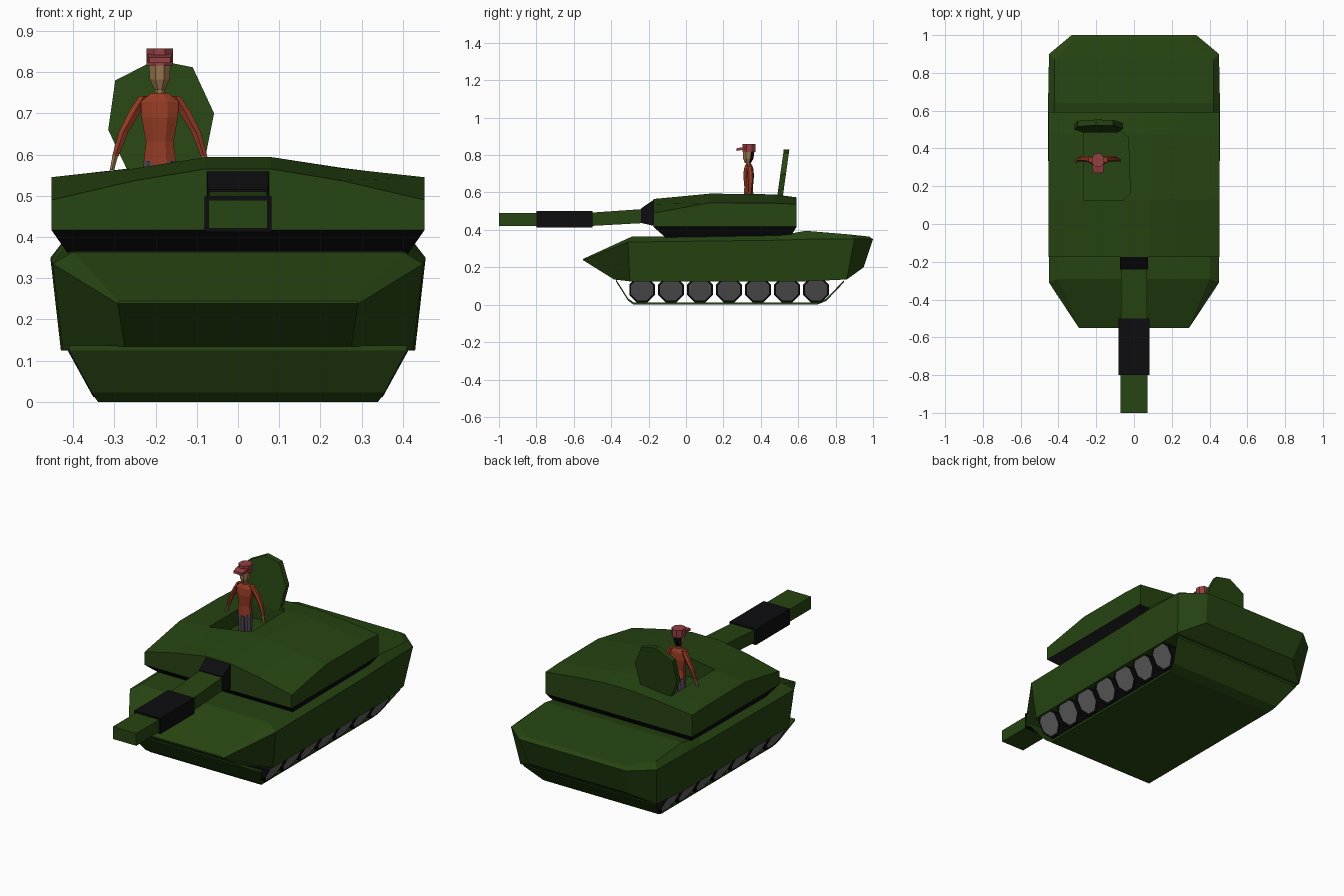
import bpy
import bmesh
from math import sin, cos, pi
from mathutils import Matrix, Vector

old = bpy.data.objects.get("Cube")
if old:
    bpy.data.objects.remove(old)


def material(name, rgb):
    m = bpy.data.materials.new(name)
    m.use_nodes = True
    m.diffuse_color = (*rgb, 1)
    m.node_tree.nodes["Principled BSDF"].inputs["Base Color"].default_value = (*rgb, 1)
    return m


green = material("army green", (0.02, 0.058, 0.006))
black = material("black", (0.004, 0.004, 0.005))
grey = material("wheel grey", (0.12, 0.12, 0.12))
skin = material("skin", (0.32, 0.18, 0.075))
shirt = material("rust shirt", (0.3, 0.045, 0.018))
red = material("cap red", (0.3, 0.05, 0.055))
trouser = material("grey trousers", (0.09, 0.07, 0.09))


def finish(name, bm, mats, rule=None):
    """Turn a bmesh into a named object, colouring faces by a rule."""
    bmesh.ops.recalc_face_normals(bm, faces=bm.faces)
    if rule:
        for f in bm.faces:
            f.material_index = rule(f)
    mesh = bpy.data.meshes.new(name)
    bm.to_mesh(mesh)
    bm.free()
    for m in mats:
        mesh.materials.append(m)
    ob = bpy.data.objects.new(name, mesh)
    bpy.context.collection.objects.link(ob)
    return ob


def mirrored_loft(name, sections, mats, rule=None):
    """Loft half sections (x, y, z from top to bottom), mirrored across x."""
    bm = bmesh.new()
    rings = []
    for half in sections:
        full = list(half) + [(-x, y, z) for x, y, z in reversed(half)]
        rings.append([bm.verts.new(p) for p in full])
    n = len(rings[0])
    for a, b in zip(rings, rings[1:]):
        for i in range(n):
            j = (i + 1) % n
            bm.faces.new((a[i], a[j], b[j], b[i]))
    for r in (rings[0], rings[-1]):
        for i in range(n // 2 - 1):
            bm.faces.new((r[i], r[i + 1], r[n - 2 - i], r[n - 1 - i]))
    return finish(name, bm, mats, rule)


def stack(name, sections, mats, sides=8, rule=None):
    """Loft level ellipses given as (x, y, z, radius x, radius y)."""
    bm = bmesh.new()
    rings = []
    for x, y, z, rx, ry in sections:
        angles = [2 * pi * (k + 0.5) / sides for k in range(sides)]
        rings.append([bm.verts.new((x + rx * cos(a), y + ry * sin(a), z)) for a in angles])
    for a, b in zip(rings, rings[1:]):
        for i in range(sides):
            j = (i + 1) % sides
            bm.faces.new((a[i], a[j], b[j], b[i]))
    bm.faces.new(rings[0])
    bm.faces.new(rings[-1])
    return finish(name, bm, mats, rule)


def prism(name, points, offset, mats):
    """Extrude a flat outline by an offset."""
    bm = bmesh.new()
    a = [bm.verts.new(p) for p in points]
    b = [bm.verts.new(Vector(p) + Vector(offset)) for p in points]
    bm.faces.new(a)
    bm.faces.new(b)
    for i in range(len(a)):
        j = (i + 1) % len(a)
        bm.faces.new((a[i], a[j], b[j], b[i]))
    return finish(name, bm, mats)


# Hull: top edge, shoulder and lower edge at each station
mirrored_loft("hull", [
    [(0.29, -0.55, 0.245), (0.292, -0.55, 0.238), (0.275, -0.385, 0.135)],
    [(0.40, -0.29, 0.364), (0.45, -0.31, 0.335), (0.425, -0.30, 0.125)],
    [(0.42, 0.50, 0.37), (0.455, 0.50, 0.345), (0.43, 0.50, 0.125)],
    [(0.42, 0.64, 0.395), (0.455, 0.64, 0.35), (0.43, 0.64, 0.125)],
    [(0.42, 0.87, 0.376), (0.45, 0.90, 0.35), (0.42, 0.86, 0.135)],
    [(0.31, 0.98, 0.364), (0.33, 1.0, 0.35), (0.30, 0.95, 0.2)],
], [green])

# Belly plate wrapping under the wheels
belt = [(0.41, -0.375, 0.125), (0.355, -0.31, 0.022), (0.34, -0.28, 0),
        (0.34, 0.70, 0), (0.355, 0.75, 0.02), (0.41, 0.845, 0.12)]
mirrored_loft("belly_plate", [[(w, y, z + 0.012), (w, y, z)] for w, y, z in belt], [green])

# Road wheels: one drum per axle, caps leaning with the hull side
for k in range(7):
    bm = bmesh.new()
    bmesh.ops.create_cone(bm, cap_ends=True, segments=8, radius1=0.074, radius2=0.074, depth=0.7,
                          matrix=Matrix.Rotation(pi / 2, 4, "Y") @ Matrix.Rotation(pi / 8, 4, "Z"))
    caps = [f for f in bm.faces if len(f.verts) == 8]
    bmesh.ops.inset_individual(bm, faces=caps, thickness=0.011)
    for v in bm.verts:
        v.co += Vector((0, -0.235 + 0.155 * k, 0.08))
        v.co.x = (1 if v.co.x > 0 else -1) * (0.345 + 0.55 * v.co.z)
    finish("wheel_axle_%d" % (k + 1), bm, [black, grey], lambda f: int(len(f.verts) == 8))

# Turret: ridge, mid roof, roof edge, lower edge and undercut
roof = [(-0.175, -0.11, 0.565, 0.537, 0.49), (0.13, 0.13, 0.594, 0.567, 0.545),
        (0.47, 0.47, 0.59, 0.568, 0.543), (0.592, 0.555, 0.574, 0.56, 0.537)]
turret = mirrored_loft("turret", [
    [(0.08, y, a), (0.25, y, b), (0.453, y, c), (0.453, y, 0.417), (0.413, u, 0.36)]
    for y, u, a, b, c in roof
], [green, black], lambda f: int(f.calc_center_median().z < 0.41))

# Hatch well cut into the roof
cutter = prism("hatch_cutter", [(-0.265, 0.125, 0.48), (-0.06, 0.125, 0.48), (-0.02, 0.165, 0.48),
                                (-0.03, 0.46, 0.48), (-0.07, 0.49, 0.48), (-0.265, 0.49, 0.48)],
               (0, 0, 0.2), [green])
cutter.hide_render = True
cut = turret.modifiers.new("hatch well", "BOOLEAN")
cut.operation = "DIFFERENCE"
cut.solver = "EXACT"
cut.object = cutter
bpy.context.view_layer.objects.active = turret
bpy.ops.object.modifier_apply(modifier=cut.name)
bpy.data.objects.remove(cutter)

# Open hatch lid, leaning back
lid = [(-0.27, 0.565), (-0.315, 0.66), (-0.298, 0.78), (-0.20, 0.83),
       (-0.11, 0.812), (-0.058, 0.70), (-0.085, 0.565)]
prism("hatch_lid", [(x, 0.485 + 0.14 * (z - 0.56), z) for x, z in lid], (0, 0.03, 0), [green])


# Gun: square sections of half width, y, bottom and top
def gun_part(name, ends, mat):
    mirrored_loft(name, [[(w, y, top), (w, y, bottom)] for w, y, bottom, top in ends], [mat])


gun_part("gun_muzzle", [(0.072, -1.0, 0.421, 0.49), (0.072, -0.79, 0.421, 0.49)], green)
gun_part("gun_sleeve", [(0.081, -0.8, 0.412, 0.5), (0.081, -0.5, 0.412, 0.5)], black)
gun_part("gun_barrel", [(0.07, -0.51, 0.421, 0.492), (0.07, -0.22, 0.437, 0.512)], green)
gun_part("gun_mantlet", [(0.073, -0.24, 0.437, 0.515), (0.075, -0.165, 0.42, 0.566)], black)

# Crew figure standing in the hatch
px, py = -0.19, 0.335
for side, label in ((-1, "right"), (1, "left")):
    stack("crew_%s_leg" % label, [(px + side * 0.02, py, 0.48, 0.018, 0.02),
                                  (px + side * 0.019, py, 0.585, 0.023, 0.025)], [trouser])
    stack("crew_%s_arm" % label, [
        (px + side * 0.108, py + 0.005, 0.595, 0.009, 0.01),
        (px + side * 0.088, py + 0.01, 0.655, 0.013, 0.014),
        (px + side * 0.06, py + 0.01, 0.705, 0.017, 0.016),
        (px + side * 0.038, py + 0.005, 0.742, 0.014, 0.016)], [shirt], 6)
    stack("crew_%s_hand" % label, [(px + side * 0.116, py, 0.562, 0.006, 0.009),
                                   (px + side * 0.108, py + 0.003, 0.597, 0.008, 0.01)], [skin], 6)
stack("crew_torso", [(px, py, 0.575, 0.043, 0.028), (px, py, 0.63, 0.036, 0.025),
                     (px, py, 0.69, 0.048, 0.031), (px, py, 0.728, 0.05, 0.027),
                     (px, py, 0.75, 0.022, 0.018)], [shirt])
stack("crew_neck", [(px, py, 0.74, 0.013, 0.014), (px, py, 0.775, 0.013, 0.014)], [skin])
# Face at the front, dark hair behind
stack("crew_head", [(px, py - 0.004, 0.758, 0.014, 0.018), (px, py - 0.002, 0.782, 0.026, 0.03),
                    (px, py, 0.825, 0.029, 0.034)], [skin, black], 8,
      lambda f: int(f.calc_center_median().y > py + 0.008))
stack("crew_cap", [(px, py + 0.002, 0.816, 0.035, 0.038), (px, py + 0.002, 0.858, 0.035, 0.038)], [red])
prism("cap_brim", [(px - 0.032, py - 0.02, 0.83), (px - 0.026, py - 0.066, 0.822),
                   (px + 0.026, py - 0.066, 0.822), (px + 0.032, py - 0.02, 0.83)],
      (0, 0, 0.014), [red])
